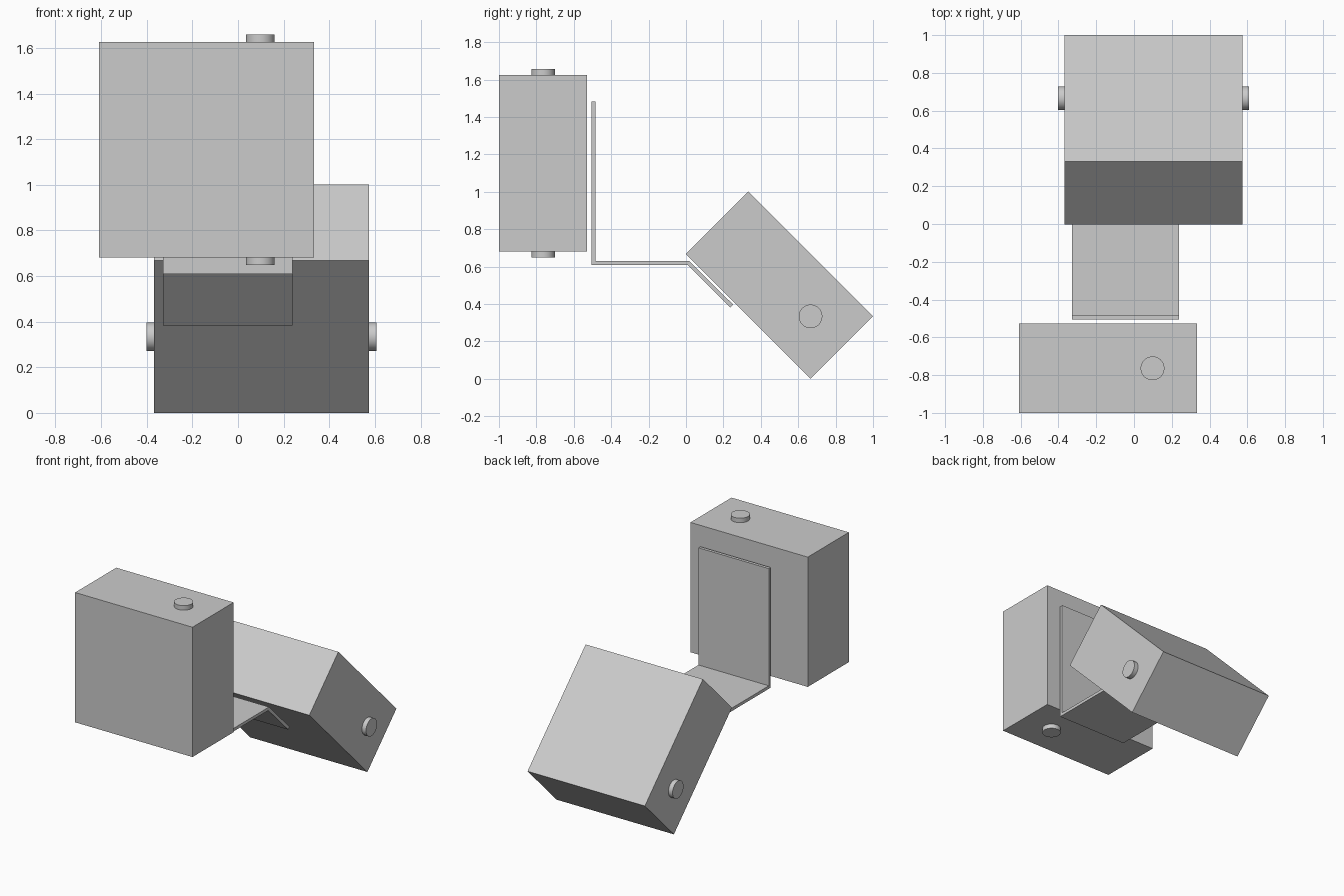
import bpy
import bmesh
from math import radians
from mathutils import Matrix, Vector

cube = bpy.data.objects.get("Cube")
if cube:
    bpy.data.objects.remove(cube, do_unlink=True)

GREY = (0.6, 0.6, 0.6, 1)
grey = bpy.data.materials.new("plain grey")
grey.use_nodes = True
grey.diffuse_color = GREY
grey.node_tree.nodes["Principled BSDF"].inputs["Base Color"].default_value = GREY

SIDE, DEPTH = 0.944, 0.472        # housing: square face and thickness
PIN_R, PIN_H = 0.063, 0.033


def finish(name, bm, matrix=Matrix()):
    bmesh.ops.recalc_face_normals(bm, faces=bm.faces)
    mesh = bpy.data.meshes.new(name)
    bm.to_mesh(mesh)
    bm.free()
    mesh.materials.append(grey)
    obj = bpy.data.objects.new(name, mesh)
    bpy.context.collection.objects.link(obj)
    obj.matrix_world = matrix
    return obj


def housing(name, matrix):
    """Square box with a pivot pin on its two local z ends."""
    bm = bmesh.new()
    bmesh.ops.create_cube(bm, size=1, matrix=Matrix.Diagonal((SIDE, DEPTH, SIDE, 1)))
    finish(name, bm, matrix)
    for end, sign in (("first", 1), ("second", -1)):
        bm = bmesh.new()
        place = Matrix.Translation((SIDE / 4, 0, sign * (SIDE + PIN_H) / 2))
        bmesh.ops.create_cone(bm, cap_ends=True, segments=48, radius1=PIN_R,
                              radius2=PIN_R, depth=PIN_H, matrix=place)
        pin = finish(f"{name}_{end}_pin", bm, matrix)
        for poly in pin.data.polygons:
            poly.use_smooth = len(poly.vertices) == 4
        for edge in pin.data.edges:
            a, b = (pin.data.vertices[i].co.z for i in edge.vertices)
            edge.use_edge_sharp = abs(a - b) < 0.001


# Upright front housing, pins at top and bottom
housing("front_housing", Matrix.Translation((-0.138, -0.764, 1.153)))

# Rear housing: pin axis along x, long side sloping down to the back
slope = Vector((0, 1, -1)).normalized()
axis = Vector((1, 0, 0))
frame = Matrix((slope, axis.cross(slope), axis)).transposed().to_4x4()
housing("rear_housing", Matrix.Translation((0.103, 0.499, 0.501)) @ frame)

# Folded sheet bracket: side profile extruded across x
profile = [(-0.505, 1.483), (-0.505, 0.609), (0.008, 0.609), (0.237, 0.382),
           (0.252, 0.397), (0.017, 0.631), (-0.483, 0.631), (-0.483, 1.483)]
bm = bmesh.new()
face = bm.faces.new([bm.verts.new((-0.328, y, z)) for y, z in profile])
ext = bmesh.ops.extrude_face_region(bm, geom=[face])["geom"]
bmesh.ops.translate(bm, vec=(0.566, 0, 0),
                    verts=[v for v in ext if isinstance(v, bmesh.types.BMVert)])
finish("folded_bracket", bm)
